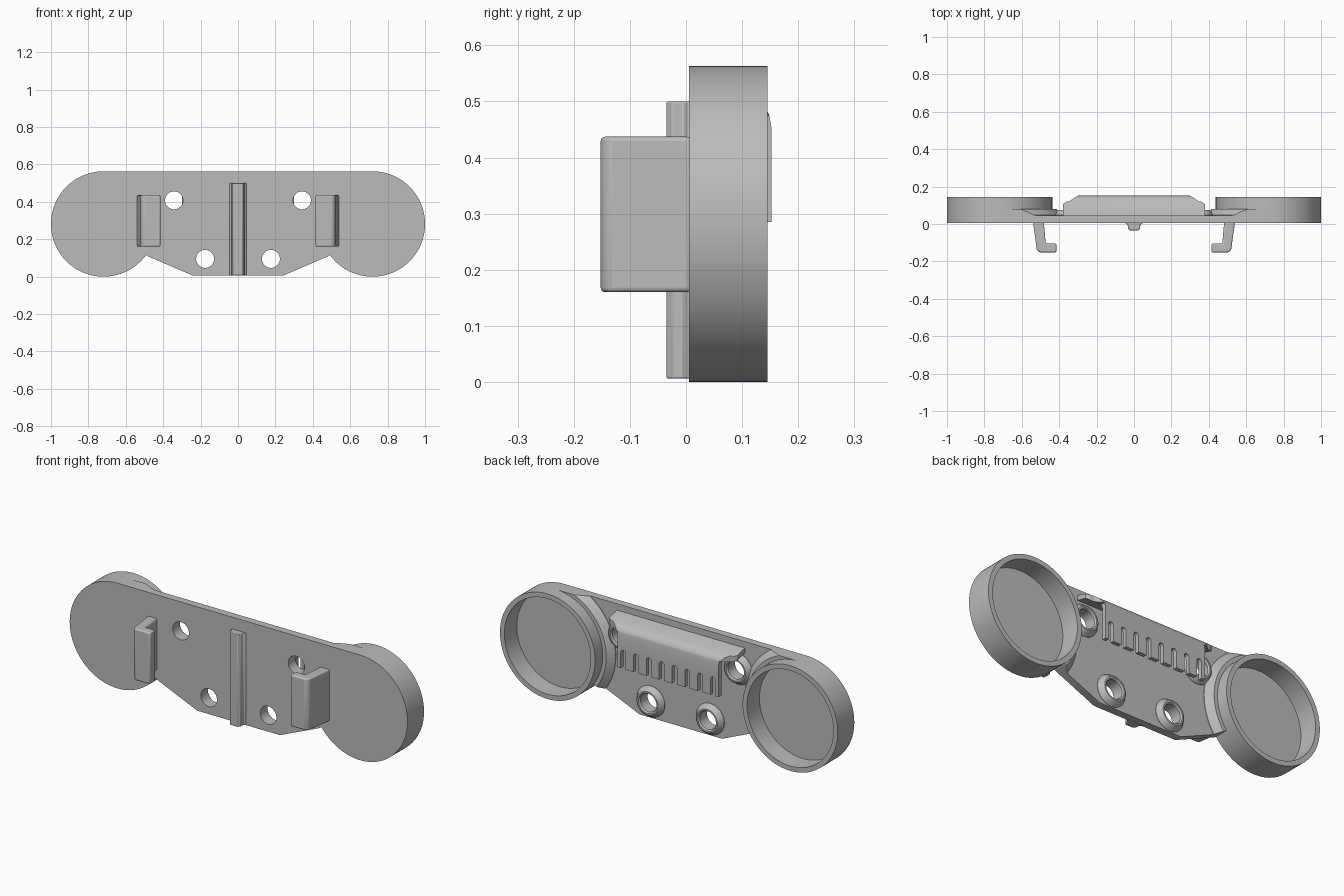
import bpy, bmesh, math
from mathutils import Vector, Matrix

cube = bpy.data.objects.get("Cube")
if cube:
    bpy.data.objects.remove(cube)

grey = bpy.data.materials.new("plain grey")
grey.use_nodes = True
grey.diffuse_color = (0.5, 0.5, 0.5, 1)
grey.node_tree.nodes["Principled BSDF"].inputs["Base Color"].default_value = (0.5, 0.5, 0.5, 1)

R, CX, CZ = 0.2815, 0.7185, 0.2815     # cup radius and centre
FRONT, BACK = 0.005, 0.045             # plate faces


def finish(bm, name, helper=False):
    bmesh.ops.remove_doubles(bm, verts=bm.verts, dist=1e-5)
    bmesh.ops.recalc_face_normals(bm, faces=bm.faces)
    mesh = bpy.data.meshes.new(name)
    bm.to_mesh(mesh)
    bm.free()
    mesh.materials.append(grey)
    ob = bpy.data.objects.new(name, mesh)
    bpy.context.collection.objects.link(ob)
    if helper:
        ob.hide_render = True
        ob.hide_viewport = True
    return ob


def prism(name, points, vector, helper=False):
    """Closed 3D outline swept along a vector."""
    bm = bmesh.new()
    face = bm.faces.new([bm.verts.new(p) for p in points])
    new = bmesh.ops.extrude_face_region(bm, geom=[face])["geom"]
    moved = [v for v in new if isinstance(v, bmesh.types.BMVert)]
    bmesh.ops.translate(bm, verts=moved, vec=vector)
    return finish(bm, name, helper)


def lathe(name, profile, x, z, segments=64, helper=False):
    """Closed (radius, y) loop spun about an axis along y."""
    bm = bmesh.new()
    verts = [bm.verts.new((x + r, y, z)) for r, y in profile]
    edges = [bm.edges.new((verts[i - 1], verts[i])) for i in range(len(verts))]
    bmesh.ops.spin(bm, geom=verts + edges, cent=(x, 0, z), axis=(0, 1, 0),
                   angle=math.tau, steps=segments, use_merge=True)
    bmesh.ops.dissolve_degenerate(bm, dist=1e-5, edges=bm.edges)
    return finish(bm, name, helper)


def boolean(ob, cutter, operation="DIFFERENCE"):
    mod = ob.modifiers.new(cutter.name, "BOOLEAN")
    mod.object, mod.operation, mod.solver = cutter, operation, "EXACT"


def bevel(ob, width, segments=3):
    mod = ob.modifiers.new("rounding", "BEVEL")
    mod.width, mod.segments, mod.limit_method = width, segments, "ANGLE"


def smooth(ob):
    bpy.ops.object.select_all(action="DESELECT")
    ob.select_set(True)
    bpy.context.view_layer.objects.active = ob
    bpy.ops.object.shade_smooth_by_angle(angle=math.radians(35))


def box(name, lo, hi, helper=False):
    pts = [(lo[0], lo[1], lo[2]), (hi[0], lo[1], lo[2]),
           (hi[0], hi[1], lo[2]), (lo[0], hi[1], lo[2])]
    return prism(name, pts, (0, 0, hi[2] - lo[2]), helper)


# Plate outline follows the inner side of both cups
arc = [math.radians(90 + 126 * i / 32) for i in range(33)]
half = [(CX + (R - 0.001) * math.cos(a), CZ + R * math.sin(a)) for a in arc]
half += [(0.475, 0.106), (0.245, 0.007)]
outline = half + [(-x, z) for x, z in reversed(half)]
plate = prism("back_plate", [(x, FRONT, z) for x, z in outline], (0, BACK - FRONT, 0))
parts = [plate]

# Screw holes with raised rounded rims on the back
for side in (-1, 1):
    for x, z, label in ((0.342, 0.408, "upper"), (0.176, 0.095, "lower")):
        hole = lathe("hole_cutter", [(0, -0.1), (0.048, -0.1), (0.048, 0.2), (0, 0.2)],
                     side * x, z, 40, True)
        boolean(plate, hole)
        parts.append(lathe(label + "_screw_rim",
                           [(0.048, 0.03), (0.048, 0.066), (0.054, 0.074), (0.062, 0.074),
                            (0.07, 0.068), (0.076, 0.055), (0.083, 0.047), (0.083, 0.04)],
                           side * x, z, 40))

# Round open cups, collars and front hooks
region = prism("collar_limit", [(x, 0.02, z) for x, z in outline], (0, 0.2, 0), True)
for side, word in ((-1, "right"), (1, "left")):
    parts.append(lathe(word + "_cup",
                       [(0, FRONT), (R, FRONT), (R, 0.145), (R - 0.026, 0.145),
                        (R - 0.026, 0.04), (0, 0.04)], side * CX, CZ, 96))
    collar = lathe(word + "_collar",
                   [(R - 0.01, 0.03), (0.335, 0.03), (0.335, 0.048), (0.302, 0.08),
                    (R - 0.01, 0.08)], side * CX, CZ, 96)
    boolean(collar, region, "INTERSECT")
    parts.append(collar)
    hook = [(0.54, 0.01), (0.482, 0.01), (0.472, -0.105), (0.415, -0.105),
            (0.415, -0.152), (0.505, -0.152), (0.519, -0.14)]
    clip = prism(word + "_hook", [(side * x, y, 0.16) for x, y in hook], (0, 0, 0.277))
    bevel(clip, 0.008)
    parts.append(clip)

# Centre rib on the front, with flared foot
rib = [(0.045, 0.01), (0.045, 0.004), (0.034, -0.004), (0.032, -0.024), (0.022, -0.035)]
rib += [(-x, y) for x, y in reversed(rib)]
spine = prism("centre_rib", [(x, y, 0.006) for x, y in rib], (0, 0, 0.494))
bevel(spine, 0.004, 2)
parts.append(spine)

# Curved hood: a thin sloping roof bending into a vertical panel
outer = [(0.04, 0.53), (0.09, 0.517), (0.12, 0.507), (0.137, 0.495), (0.148, 0.477),
         (0.152, 0.455), (0.152, 0.285)]
inner = [(0.13, 0.285), (0.13, 0.455), (0.122, 0.474), (0.108, 0.487), (0.04, 0.505)]
hood = prism("vent_hood", [(-0.38, y, z) for y, z in outer + inner], (0.76, 0, 0))
plan = [(0.38, 0), (0.38, 0.105), (0.365, 0.118), (0.345, 0.122), (0.30, 0.153), (0.30, 0.2)]
plan += [(-x, y) for x, y in reversed(plan)]
limit = prism("hood_plan_limit", [(x, y, 0.2) for x, y in plan], (0, 0, 0.4), True)
boolean(hood, limit, "INTERSECT")
for side in (-1, 1):
    lo, hi = sorted((side * 0.30, side * 0.5))
    boolean(hood, box("hood_end_cutter", (lo, 0.0, 0.2), (hi, 0.3, 0.475), True))

# Row of round-topped vent slots in the hood panel
for i in range(8):
    x = (i - 3.5) * 0.076
    top = [(x + 0.014 * math.cos(a), 0.1, 0.37 + 0.014 * math.sin(a))
           for a in (math.pi * k / 8 for k in range(9))]
    slot = top + [(x - 0.014, 0.1, 0.27), (x + 0.014, 0.1, 0.27)]
    boolean(hood, prism("slot_cutter", slot, (0, 0.1, 0), True))
parts.append(hood)

for ob in parts:
    smooth(ob)
